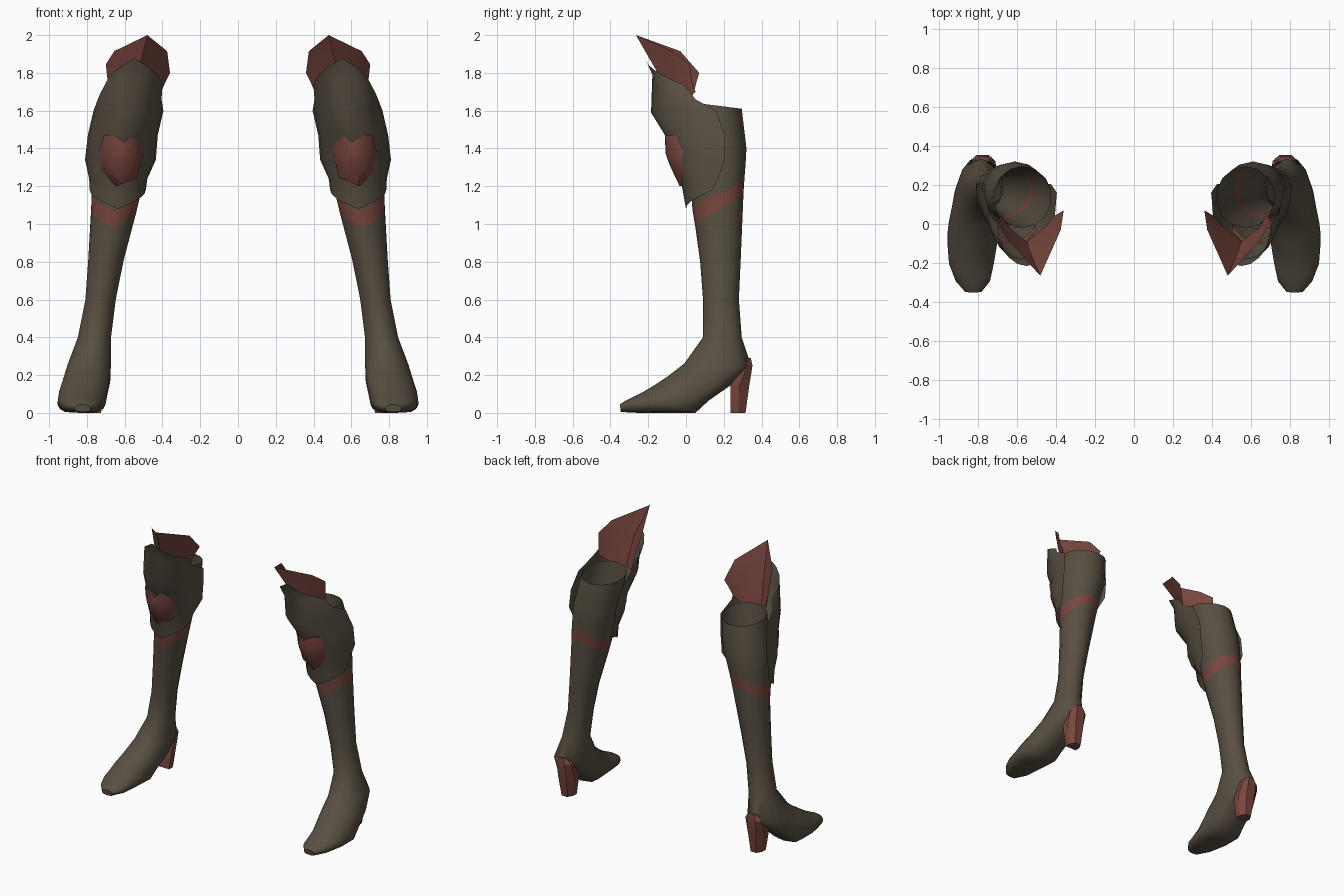
import bpy, bmesh, math
from mathutils import Vector

if "Cube" in bpy.data.objects:
    bpy.data.objects.remove(bpy.data.objects["Cube"])


def material(name, rgb):
    m = bpy.data.materials.new(name)
    m.diffuse_color = (*rgb, 1)
    m.use_nodes = True
    m.node_tree.nodes["Principled BSDF"].inputs["Base Color"].default_value = m.diffuse_color
    return m


BROWN = material("dark brown leather", (0.098, 0.079, 0.055))
RED = material("dull red leather", (0.195, 0.062, 0.050))


def loft(name, rings, mats, closed=True, caps=(), red_rows=(), front=False, angle=45):
    """Skin a list of point rings, then mirror it to make the pair."""
    bm = bmesh.new()
    rows = [[bm.verts.new(p) for p in r] for r in rings]
    n = len(rows[0])
    for i, (a, b) in enumerate(zip(rows, rows[1:])):
        for k in range(n if closed else n - 1):
            j = (k + 1) % n
            f = bm.faces.new((a[k], a[j], b[j], b[k]))
            f.material_index = 1 if i in red_rows else 0
    for c in caps:
        bm.faces.new(rows[c])
    bmesh.ops.recalc_face_normals(bm, faces=bm.faces)
    if front:  # open sheets face forward
        bm.normal_update()
        if sum((f.normal.y * f.calc_area() for f in bm.faces)) > 0:
            bmesh.ops.reverse_faces(bm, faces=bm.faces)
    me = bpy.data.meshes.new(name)
    bm.to_mesh(me)
    bm.free()
    for m in mats:
        me.materials.append(m)
    ob = bpy.data.objects.new(name, me)
    bpy.context.collection.objects.link(ob)
    bpy.ops.object.select_all(action='DESELECT')
    ob.select_set(True)
    bpy.context.view_layer.objects.active = ob
    bpy.ops.object.shade_smooth_by_angle(angle=math.radians(angle))
    mod = ob.modifiers.new("pair", 'MIRROR')
    mod.use_mirror_merge = False
    return ob


def leg_ring(yf, zf, yb, zb, x0, x1, style=""):
    """Ring from a front point to a back point; 'v' dips to a point, 's' has a flat sole."""
    pts = []
    for k in range(14):
        a = 2 * math.pi * k / 14
        t = (1 - math.cos(a)) / 2
        s = math.sin(a)
        if style == "s" and t > 0.5:
            s = math.copysign(abs(s) ** 0.45, s)
        tz = 1 - abs(1 - a / math.pi) if style == "v" else t
        pts.append(((x0 + x1) / 2 + (x1 - x0) / 2 * s,
                    yf + (yb - yf) * t, zf + (zb - zf) * tz))
    return pts


# Boot: open shaft, slanted band, ankle and pointed foot
boot = [leg_ring(*r) for r in (
    (-0.02, 1.65, 0.295, 1.61, 0.42, 0.72),
    (0.00, 1.42, 0.32, 1.40, 0.45, 0.77),
    (0.02, 1.25, 0.315, 1.31, 0.485, 0.775),
    (0.035, 1.07, 0.31, 1.25, 0.515, 0.78, "v"),
    (0.05, 0.98, 0.305, 1.175, 0.535, 0.78, "v"),
    (0.075, 0.80, 0.29, 0.82, 0.603, 0.795),
    (0.09, 0.60, 0.28, 0.60, 0.645, 0.81),
    (0.09, 0.40, 0.295, 0.40, 0.67, 0.85),
    (-0.01, 0.26, 0.345, 0.25, 0.67, 0.905),
    (-0.095, 0.195, 0.235, 0.145, 0.675, 0.93, "s"),
    (-0.17, 0.145, 0.12, 0.065, 0.69, 0.95, "s"),
    (-0.22, 0.115, 0.05, 0.0, 0.70, 0.957, "s"),
    (-0.27, 0.09, -0.10, 0.0, 0.715, 0.95, "s"),
    (-0.32, 0.065, -0.25, 0.0, 0.735, 0.915, "s"),
    (-0.35, 0.045, -0.345, 0.005, 0.78, 0.865, "s"))]
loft("boot", boot, (BROWN, RED), caps=(-1,), red_rows=(3,), angle=50)


# Heel: six-sided block widening up to the counter
def heel_ring(z, y0, y1, x0, x1):
    w = (x1 - x0) * 0.25
    return [(x0, y0, z), (x1, y0, z), (x1, (y0 + y1) / 2, z),
            (x1 - w, y1, z), (x0 + w, y1, z), (x0, (y0 + y1) / 2, z)]


loft("heel", [heel_ring(*r) for r in (
    (0.0, 0.235, 0.315, 0.725, 0.815), (0.145, 0.235, 0.335, 0.705, 0.84),
    (0.25, 0.295, 0.352, 0.71, 0.84), (0.29, 0.315, 0.343, 0.74, 0.81))],
    (RED,), caps=(0, -1), angle=30)


# Knee guard: curved shell wrapped round the front
def guard_row(zf, zs, yf, yb, x0, x1):
    pts = []
    for k in range(11):
        a = math.pi * (k / 10 - 0.5)
        pts.append(((x0 + x1) / 2 + (x1 - x0) / 2 * math.sin(a),
                    yb - (yb - yf) * math.cos(a),
                    zf + (zs - zf) * abs(a) / (math.pi / 2)))
    return pts


loft("knee_guard", [guard_row(*r) for r in (
    (1.88, 1.73, -0.215, 0.00, 0.40, 0.70),
    (1.79, 1.66, -0.178, 0.05, 0.405, 0.74),
    (1.59, 1.60, -0.185, 0.16, 0.395, 0.765),
    (1.46, 1.47, -0.105, 0.205, 0.425, 0.795),
    (1.34, 1.34, -0.07, 0.205, 0.435, 0.81),
    (1.22, 1.24, -0.025, 0.17, 0.48, 0.788),
    (1.08, 1.18, 0.0, 0.14, 0.488, 0.785))],
    (BROWN,), closed=False, front=True, angle=50)

# Knee patch: notched plate following the guard
outline = [(0.71, 1.47), (0.655, 1.47), (0.605, 1.435), (0.55, 1.47), (0.505, 1.47),
           (0.505, 1.37), (0.535, 1.245), (0.64, 1.20), (0.725, 1.27), (0.735, 1.385)]


def patch_ring(s):
    ring = []
    for x, z in outline:
        x, z = 0.62 + (x - 0.62) * s, 1.35 + (z - 1.35) * s
        y = -0.108 + 6.2 * (x - 0.62) ** 2 + 0.45 * max(0, 1.36 - z) - 0.15 * max(0, z - 1.4)
        ring.append((x, y, z))
    return ring


rim = [(x, y + 0.025, z) for x, y, z in patch_ring(1)]
loft("knee_patch", [rim, patch_ring(1), patch_ring(0.6), patch_ring(0.25)],
     (RED,), caps=(-1,), front=True, angle=50)

# Flared cuff: folded sheet rising to a forward peak
cuff = [
    [(0.70, 0.02, 1.845), (0.655, -0.07, 1.915), (0.48, -0.265, 2.0),
     (0.375, -0.03, 1.915), (0.36, 0.07, 1.80)],
    [(0.69, 0.03, 1.755), (0.645, -0.05, 1.77), (0.53, -0.15, 1.80),
     (0.42, -0.02, 1.77), (0.385, 0.055, 1.75)],
    [(0.68, 0.05, 1.70), (0.64, -0.02, 1.64), (0.55, -0.09, 1.60),
     (0.45, -0.01, 1.62), (0.41, 0.04, 1.69)]]
loft("flared_cuff", cuff, (RED,), closed=False, front=True, angle=40)
